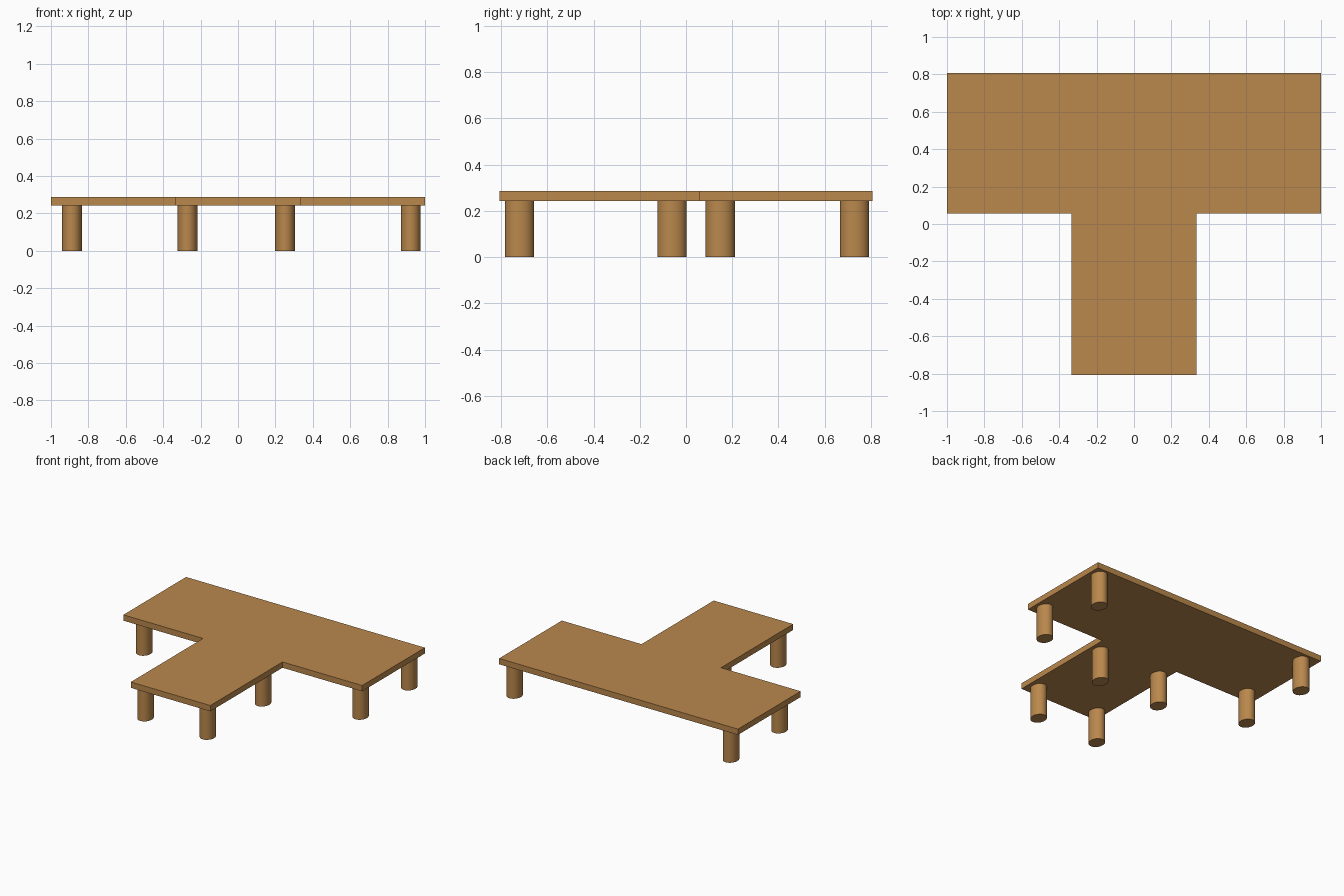
import bpy, bmesh, math

if "Cube" in bpy.data.objects:
    bpy.data.objects.remove(bpy.data.objects["Cube"])

wood = bpy.data.materials.new("warm wood")
wood.diffuse_color = (0.491, 0.246, 0.073, 1)
wood.use_nodes = True
wood.node_tree.nodes["Principled BSDF"].inputs["Base Color"].default_value = wood.diffuse_color

BOTTOM, TOP = 0.243, 0.287

# T-shaped table top, extruded from its outline
half = [(0.333, -0.807), (0.333, 0.057), (1.0, 0.057), (1.0, 0.807)]
outline = half + [(-x, y) for x, y in reversed(half)]
bm = bmesh.new()
face = bm.faces.new([bm.verts.new((x, y, BOTTOM)) for x, y in outline])
ext = bmesh.ops.extrude_face_region(bm, geom=[face])
bmesh.ops.translate(bm, vec=(0, 0, TOP - BOTTOM),
                    verts=[g for g in ext["geom"] if isinstance(g, bmesh.types.BMVert)])
bmesh.ops.recalc_face_normals(bm, faces=bm.faces)
mesh = bpy.data.meshes.new("table_top")
bm.to_mesh(mesh)
bm.free()
mesh.materials.append(wood)
bpy.context.collection.objects.link(bpy.data.objects.new("table_top", mesh))


# Slightly oval round legs
def leg(name, x, y):
    bpy.ops.mesh.primitive_cylinder_add(vertices=32, radius=1, depth=1,
                                        location=(x, y, BOTTOM / 2))
    ob = bpy.context.object
    ob.name = name
    ob.scale = (0.053, 0.063, BOTTOM)
    bpy.ops.object.transform_apply(location=False, rotation=False, scale=True)
    ob.data.materials.append(wood)
    bpy.ops.object.shade_smooth_by_angle(angle=math.radians(40))


for name, xs, ys in (("stem_leg", (-0.27, 0.252), (-0.72, -0.06)),
                     ("bar_leg", (-0.888, 0.924), (0.148, 0.729))):
    for x in xs:
        for y in ys:
            leg(name, x, y)
